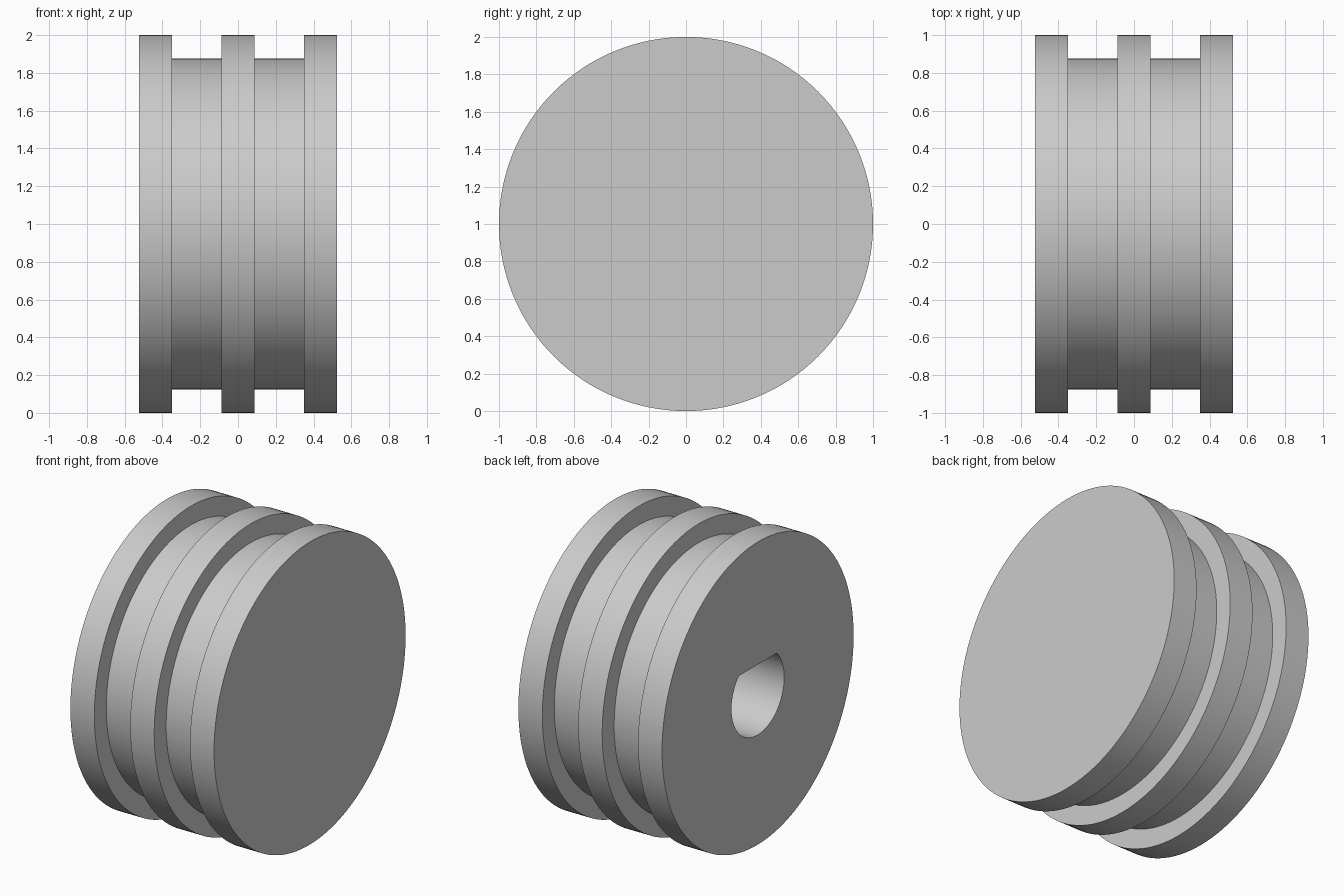
import bpy, bmesh, math
from mathutils import Matrix, Vector

default = bpy.data.objects.get("Cube")
if default:
    bpy.data.objects.remove(default, do_unlink=True)

SEGMENTS = 128
HALF_WIDTH, FLANGE_INNER, MID_HALF = 0.525, 0.35, 0.0875
RIM, GROOVE = 1.0, 0.875
BORE, FLAT, DEPTH = 0.275, 0.19, 0.75

grey = bpy.data.materials.new("light grey")
grey.use_nodes = True
colour = (0.6, 0.6, 0.6, 1)
grey.diffuse_color = colour
grey.node_tree.nodes["Principled BSDF"].inputs["Base Color"].default_value = colour


def make_object(name, bm):
    bmesh.ops.recalc_face_normals(bm, faces=bm.faces)
    mesh = bpy.data.meshes.new(name)
    bm.to_mesh(mesh)
    bm.free()
    mesh.materials.append(grey)
    obj = bpy.data.objects.new(name, mesh)
    obj.location.z = RIM
    bpy.context.collection.objects.link(obj)
    return obj


# Wheel body: stepped profile turned about the x axis, closed by flat end caps
half = [(MID_HALF, RIM), (MID_HALF, GROOVE), (FLANGE_INNER, GROOVE),
        (FLANGE_INNER, RIM), (HALF_WIDTH, RIM)]
profile = [(-x, r) for x, r in reversed(half)] + half
bm = bmesh.new()
rings = []
for x, r in profile:
    angles = [2 * math.pi * i / SEGMENTS for i in range(SEGMENTS)]
    rings.append([bm.verts.new((x, r * math.cos(a), r * math.sin(a))) for a in angles])
for a, b in zip(rings, rings[1:]):
    for i in range(SEGMENTS):
        j = (i + 1) % SEGMENTS
        bm.faces.new((a[i], a[j], b[j], b[i]))
bm.faces.new(rings[0])
bm.faces.new(rings[-1])
wheel = make_object("grooved_wheel", bm)

# Blind D-shaped shaft bore, flat side up, open on the -x face
bm = bmesh.new()
start = math.asin(FLAT / BORE)
sweep = math.pi + 2 * start
outline = []
for i in range(65):
    a = start - sweep * i / 64
    outline.append(bm.verts.new((-HALF_WIDTH - 0.1, BORE * math.cos(a), BORE * math.sin(a))))
face = bm.faces.new(outline)
extruded = bmesh.ops.extrude_face_region(bm, geom=[face])["geom"]
bmesh.ops.translate(bm, vec=(DEPTH + 0.1, 0, 0),
                    verts=[v for v in extruded if isinstance(v, bmesh.types.BMVert)])
cutter = make_object("bore_cutter", bm)
cutter.hide_render = True

# Cut the bore and discard the cutter
cut = wheel.modifiers.new("shaft_bore", "BOOLEAN")
cut.operation = "DIFFERENCE"
cut.solver = "EXACT"
cut.object = cutter
bpy.ops.object.select_all(action="DESELECT")
wheel.select_set(True)
bpy.context.view_layer.objects.active = wheel
bpy.ops.object.modifier_apply(modifier=cut.name)
bpy.data.objects.remove(cutter, do_unlink=True)
bpy.ops.object.shade_smooth_by_angle(angle=math.radians(30))
